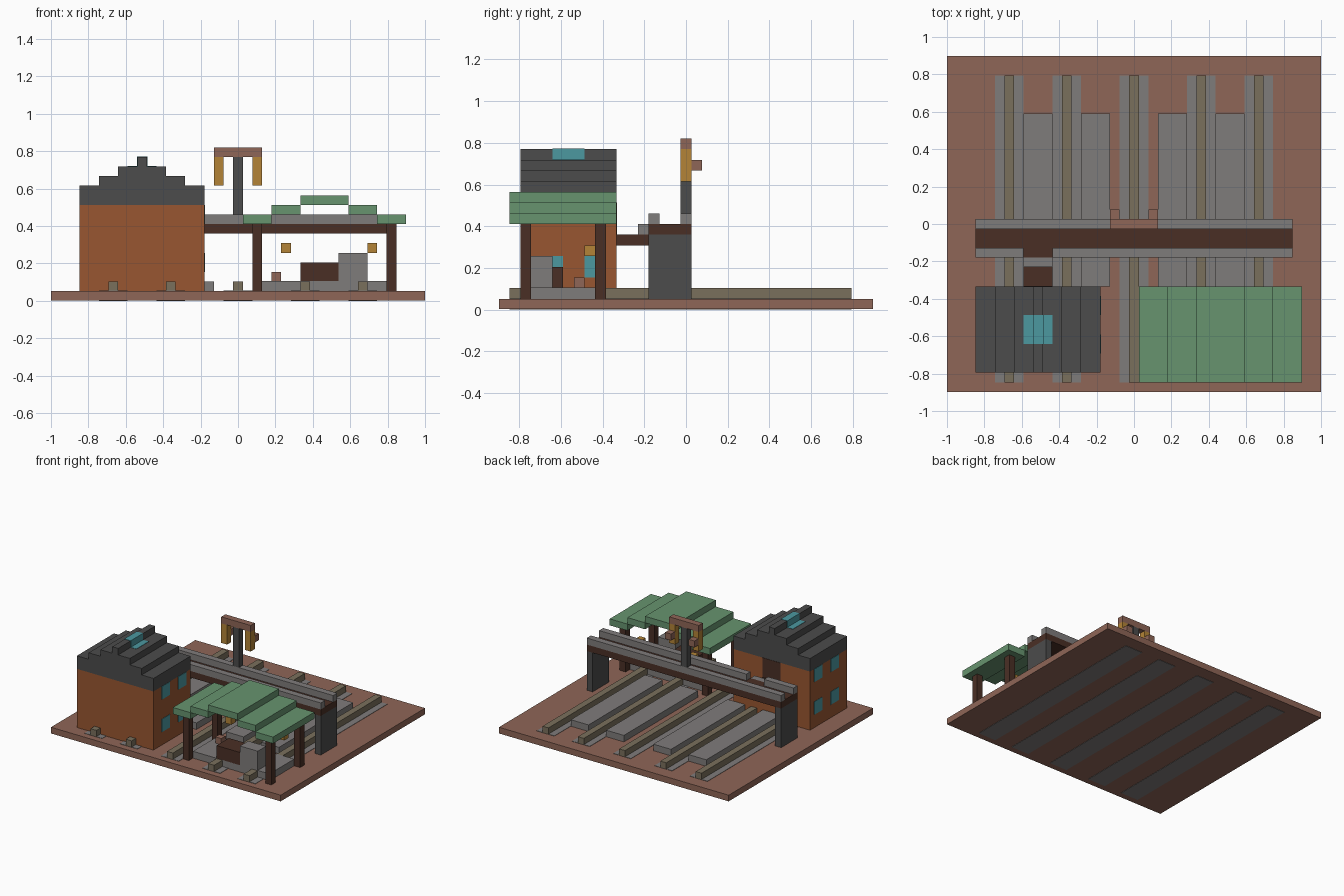
import bpy
import bmesh
from mathutils import Vector

default_cube = bpy.data.objects.get("Cube")
if default_cube:
    bpy.data.objects.remove(default_cube, do_unlink=True)

# Everything sits on a block grid: 39 wide, 35 deep
UNIT = 2 / 39
ORIGIN = Vector((19.5, 17.5, 0))
SKIN = 0.05  # thickness of painted plates, in blocks


def linear(channel):
    value = channel / 255
    return value / 12.92 if value <= 0.04045 else ((value + 0.055) / 1.055) ** 2.4


def make_material(name, red, green, blue):
    material = bpy.data.materials.new(name)
    color = (linear(red), linear(green), linear(blue), 1)
    material.use_nodes = True
    material.diffuse_color = color
    shader = material.node_tree.nodes["Principled BSDF"]
    shader.inputs["Base Color"].default_value = color
    shader.inputs["Roughness"].default_value = 0.9
    return material


clay = make_material("clay_brown", 143, 102, 87)
stone = make_material("stone_grey", 127, 124, 123)
slate = make_material("slate_dark_grey", 76, 76, 76)
brick = make_material("rust_orange", 152, 86, 49)
timber = make_material("dark_timber", 74, 47, 37)
sleeper = make_material("olive_brown", 122, 112, 92)
canopy = make_material("canopy_green", 103, 148, 111)
glass = make_material("teal_glass", 76, 152, 160)
amber = make_material("amber", 180, 132, 55)


def box(name, material, x_range, y_range, z_range):
    """Axis-aligned box given by its block ranges."""
    ranges = (x_range, y_range, z_range)
    low = Vector([pair[0] for pair in ranges])
    high = Vector([pair[1] for pair in ranges])
    bm = bmesh.new()
    bmesh.ops.create_cube(bm, size=1)
    for vert in bm.verts:
        corner = [h if c > 0 else l for c, l, h in zip(vert.co, low, high)]
        vert.co = (Vector(corner) - ORIGIN) * UNIT
    mesh = bpy.data.meshes.new(name)
    bm.to_mesh(mesh)
    bm.free()
    mesh.materials.append(material)
    obj = bpy.data.objects.new(name, mesh)
    bpy.context.collection.objects.link(obj)
    return obj


def cell(start, size=1):
    return (start, start + size)


# Ground slab, with paved beds showing on its top and underside
box("ground_slab", clay, (0, 39), (0, 35), (SKIN, 1))
for start in (6, 12, 19, 26, 32):
    box("track_bed", stone, (start - 1, start + 2), (1, 33), (0, 1 + SKIN))
    box("track_rail", sleeper, cell(start), (1, 33), (1, 2))

# Long paved platforms between the rails
for start in (8, 14, 22, 28):
    box("long_platform", stone, cell(start, 3), (11, 29), (1, 2))

# House with a stepped roof
house_x, house_y = (3, 16), (2, 11)
box("house_walls", brick, house_x, house_y, (1, 10))
box("roof_base", slate, house_x, house_y, (10, 12))
for inset, level in ((2, 12), (4, 13), (6, 14)):
    box("roof_step", slate, (3 + inset, 16 - inset), house_y, cell(level))

# Skylight wrapped over the ridge
skylight_y = (5, 8)
box("skylight_lower", glass, (8, 11), skylight_y, (14 - SKIN, 14 + SKIN))
box("skylight_ridge", glass, (9 - SKIN, 10 + SKIN), skylight_y, (14, 15 + SKIN))

# Windows on both side walls and a loading door at the back
for wall in house_x:
    for column in (4, 8):
        for row in (3, 8):
            box("window", glass, (wall - SKIN, wall + SKIN), cell(column, 2), cell(row, 2))
box("loading_door", timber, (8, 11), (11 - SKIN, 11 + SKIN), (7, 10))

# Overhead gantry with rails, joined to the house by a walkway
gantry_x, gantry_y = (3, 36), (14, 18)
box("gantry_beam", timber, gantry_x, gantry_y, (7, 8))
for start in (3, 35):
    box("gantry_leg", slate, cell(start), gantry_y, (1, 7))
box("gantry_rear_rail", stone, gantry_x, cell(17), cell(8))
for span in ((3, 8), (11, 36)):
    box("gantry_front_rail", stone, span, cell(14), cell(8))
box("walkway", timber, (8, 11), (11, 14), cell(6))
box("walkway_step", stone, (8, 11), cell(13), cell(7))

# Signal mast with hanging lamps
mast_y = cell(17)
box("signal_mast", slate, cell(19), mast_y, (9, 15))
box("signal_crossbar", clay, (17, 22), mast_y, cell(15))
for start in (17, 21):
    box("signal_lamp", amber, cell(start), mast_y, (12, 15))
    box("signal_lamp_back", clay, cell(start), cell(18), cell(13))

# Open shelter: stepped canopy on four posts
for start, width, level in ((20, 3, 8), (23, 3, 9), (26, 5, 10), (31, 3, 9), (34, 3, 8)):
    box("canopy_slab", canopy, cell(start, width), (1, 11), cell(level))
for post_x in (21, 35):
    for post_y in (2, 9):
        box("shelter_post", timber, cell(post_x), cell(post_y), (1, 8))

# Shelter floor and furnishings
box("shelter_floor", stone, (22, 35), (3, 9), (1, 2 + SKIN))
box("stone_hearth", stone, (30, 33), (3, 5), (1, 5))
for level in (2, 3):
    box("timber_crate", timber, (26, 30), (3, 6), cell(level))
box("clay_pot", clay, cell(23), cell(7), cell(2))
for start in (24, 33):
    box("hanging_lantern", amber, cell(start), cell(8), cell(5))
